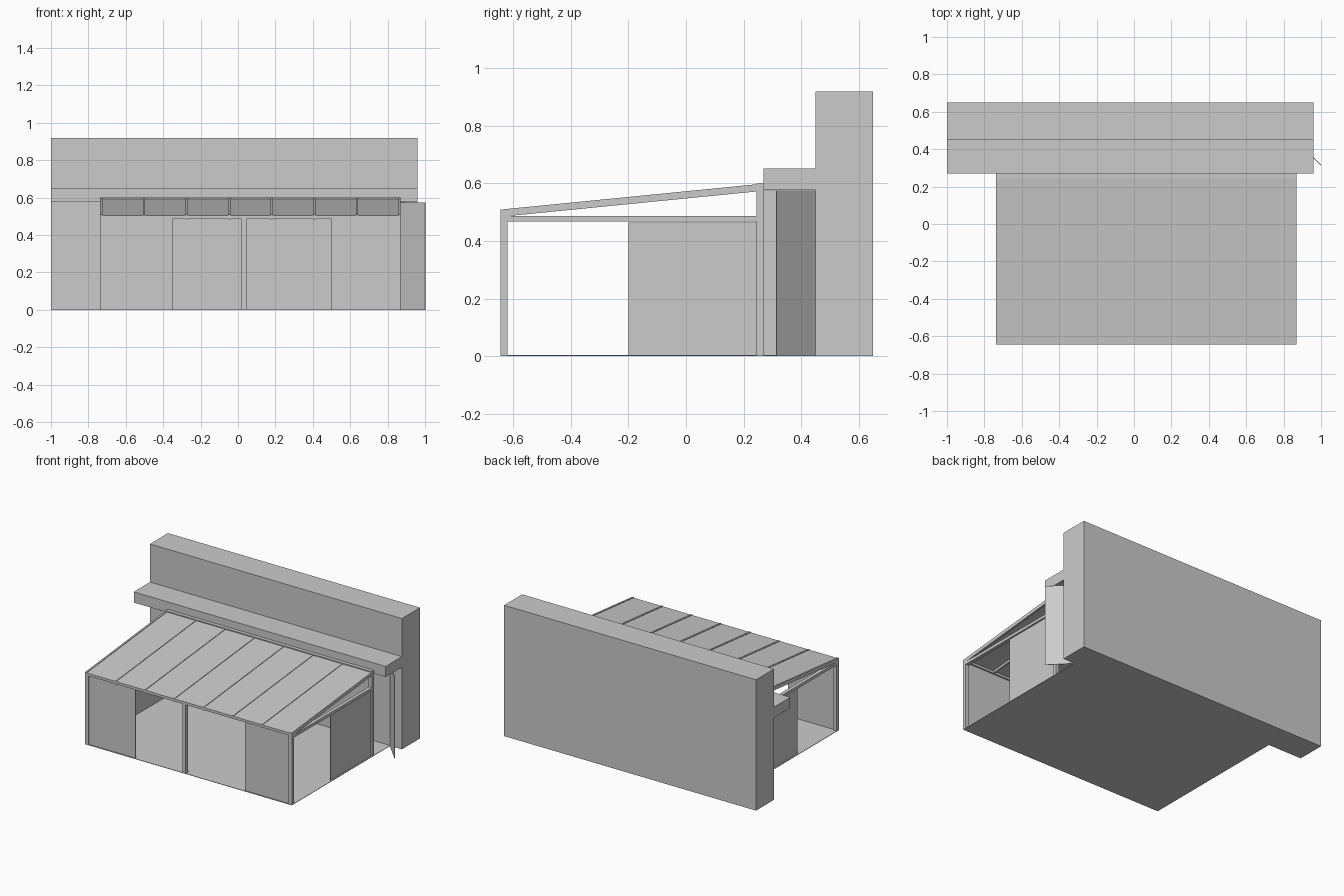
import bpy
import bmesh
import math
from mathutils import Matrix

cube = bpy.data.objects.get("Cube")
if cube:
    bpy.data.objects.remove(cube, do_unlink=True)

# Single plain grey
grey = bpy.data.materials.new("plain_grey")
grey.use_nodes = True
grey.diffuse_color = (0.6, 0.6, 0.6, 1)
grey.node_tree.nodes["Principled BSDF"].inputs["Base Color"].default_value = (0.6, 0.6, 0.6, 1)


def finish(name, bm):
    bmesh.ops.recalc_face_normals(bm, faces=bm.faces)
    mesh = bpy.data.meshes.new(name)
    bm.to_mesh(mesh)
    bm.free()
    mesh.materials.append(grey)
    obj = bpy.data.objects.new(name, mesh)
    bpy.context.collection.objects.link(obj)
    return obj


def box(name, x, y, z):
    """Box from (low, high) ranges on each axis."""
    bm = bmesh.new()
    size = Matrix.Diagonal((x[1] - x[0], y[1] - y[0], z[1] - z[0], 1))
    middle = Matrix.Translation((sum(x) / 2, sum(y) / 2, sum(z) / 2))
    bmesh.ops.create_cube(bm, size=1, matrix=middle @ size)
    return finish(name, bm)


def extrude_x(name, profile, x):
    """Extrude a (y, z) profile across an x range."""
    bm = bmesh.new()
    face = bm.faces.new([bm.verts.new((x[0], py, pz)) for py, pz in profile])
    grown = bmesh.ops.extrude_face_region(bm, geom=[face])["geom"]
    bmesh.ops.translate(bm, vec=(x[1] - x[0], 0, 0),
                        verts=[v for v in grown if isinstance(v, bmesh.types.BMVert)])
    return finish(name, bm)


LEFT, RIGHT = -0.737, 0.87       # outer faces of the extension
FRONT, BACK, WALL = -0.645, 0.27, 0.45
POST = 0.025
EAVE, TIE = 0.505, 0.487

# House wall with the projecting ledge
extrude_x("house_wall", [(WALL, 0), (0.65, 0), (0.65, 0.92), (WALL, 0.92),
                         (WALL, 0.652), (BACK, 0.652), (BACK, 0.577), (WALL, 0.577)],
          (-1, 0.96))
box("floor", (LEFT, RIGHT), (FRONT, WALL), (0, 0.003))

# Posts and beams
sides = {"left_end": (LEFT, LEFT + POST), "right_end": (RIGHT - POST, RIGHT)}
for side, x in sides.items():
    box(side + "_front_post", x, (FRONT, FRONT + POST), (0, TIE))
    box(side + "_rear_post", x, (BACK - POST, BACK), (0, 0.577))
    box(side + "_tie_beam", x, (FRONT + POST, BACK - POST), (0.467, TIE))
box("middle_post", (0.02, 0.045), (FRONT, FRONT + POST), (0, TIE))
box("front_beam", (LEFT, RIGHT), (FRONT, FRONT + POST), (TIE, EAVE))
box("rear_beam", (LEFT, RIGHT), (BACK - POST, BACK), (0.572, 0.6))

# Sloping roof sheet and its rafters
ROOF_END = BACK - POST


def slope(top, depth):
    rise = 0.593 - EAVE
    return [(FRONT, EAVE + top - depth), (ROOF_END, EAVE + rise + top - depth),
            (ROOF_END, EAVE + rise + top), (FRONT, EAVE + top)]


extrude_x("roof_sheet", slope(0, 0.005), (LEFT + 0.006, RIGHT - 0.006))
rafter_width = 0.012
step = (RIGHT - LEFT - rafter_width) / 7
for i in range(8):
    x = LEFT + i * step
    extrude_x(f"rafter_{i + 1}", slope(0.004, 0.025), (x, x + rafter_width))

# Sliding panels, left partly open
panel_y = (FRONT + 0.008, FRONT + 0.014)
box("front_left_panel", (LEFT + POST, -0.35), panel_y, (0, TIE))
box("front_right_panel", (0.5, RIGHT - POST), panel_y, (0, TIE))
for side, x in sides.items():
    middle = sum(x) / 2
    box(side + "_panel", (middle - 0.003, middle + 0.003), (-0.2, BACK - POST), (0, 0.465))

# Closed door at one end, open door at the other
box("closed_door", (LEFT, LEFT + 0.005), (BACK, WALL), (0, 0.575))
door = box("open_door", (-0.002, 0.002), (-0.19, 0), (0, 0.575))
door.location = (0.868, WALL, 0)
door.rotation_euler.z = math.radians(44)
